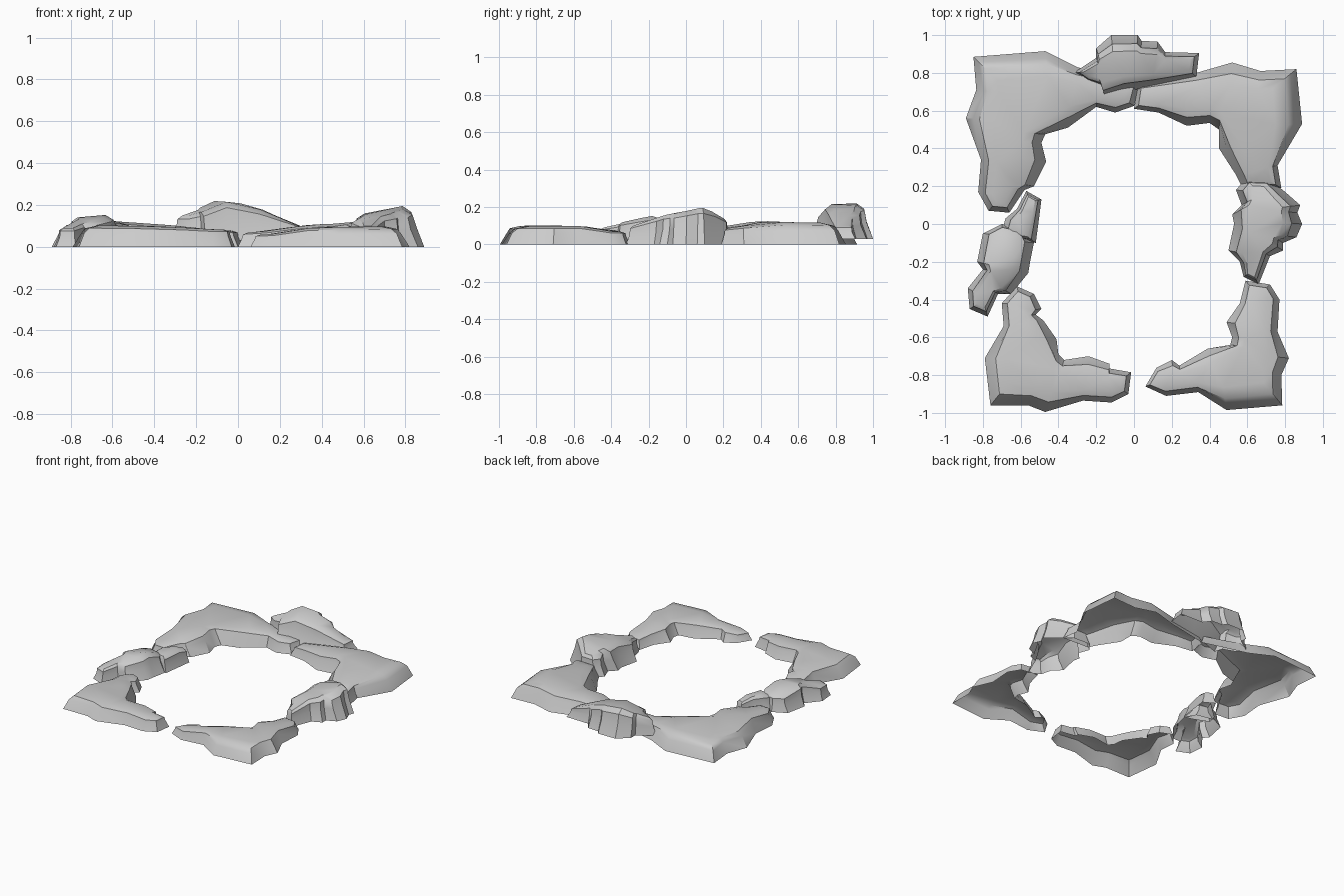
import bpy, bmesh
from mathutils import Vector


def crest_point(p, crest):
    """Nearest point to p on the crest polyline (x, y, height)."""
    best = None
    for a, b in zip(crest, crest[1:]):
        a, b = Vector(a), Vector(b)
        d = (b - a).xy
        t = max(0, min(1, (p - a.xy).dot(d) / d.length_squared))
        q = a.lerp(b, t)
        dist = (p - q.xy).length
        if best is None or dist < best[0]:
            best = (dist, q)
    return best


def rock(name, outline, crest, wall=0.04, rings=((0.3, 0.85), (0.6, 0.97)), base=0.0, lip=0.62):
    """Open-bottomed stone: steep wall on the outline, then rings rising to the crest."""
    bm = bmesh.new()
    loops = [[] for _ in range(2 + len(rings))]
    for xy in outline:
        p = Vector(xy)
        dist, q = crest_point(p, crest)
        h = q.z - base
        t0 = min(wall / max(dist, 0.001), 0.25)
        for loop, (t, z) in zip(loops, ((0, 0), (t0, lip)) + tuple(rings)):
            s = p.lerp(q.xy, max(t, t0 if z else 0))
            loop.append(bm.verts.new((s.x, s.y, base + h * z)))
    n = len(outline)
    for lo, hi in zip(loops, loops[1:]):
        for i in range(n):
            j = (i + 1) % n
            bm.faces.new((lo[i], lo[j], hi[j], hi[i]))
    top = bm.faces.new(loops[-1])
    bmesh.ops.triangulate(bm, faces=[top])
    bmesh.ops.recalc_face_normals(bm, faces=bm.faces)
    if sum(f.normal.z for f in bm.faces) < 0:
        bmesh.ops.reverse_faces(bm, faces=bm.faces)
    me = bpy.data.meshes.new(name)
    bm.to_mesh(me)
    bm.free()
    ob = bpy.data.objects.new(name, me)
    bpy.context.collection.objects.link(ob)
    bpy.ops.object.select_all(action='DESELECT')
    ob.select_set(True)
    bpy.context.view_layer.objects.active = ob
    bpy.ops.object.shade_smooth_by_angle(angle=0.6)
    return ob


# Four low corner stones
rock("back_left_corner",
     [(-.85, .885), (-.47, .915), (-.3, .83), (-.15, .79), (.03, .74), (0, .625), (-.1, .59),
      (-.2, .62), (-.35, .51), (-.47, .475), (-.49, .43), (-.465, .33), (-.53, .2), (-.58, .18),
      (-.66, .06), (-.77, .07), (-.825, .17), (-.81, .34), (-.89, .56), (-.835, .71)],
     [(-.08, .68, .08), (-.4, .70, .115), (-.64, .68, .115), (-.66, .4, .13), (-.7, .15, .09)])
rock("back_right_corner",
     [(.86, .82), (.67, .81), (.52, .855), (.33, .80), (.02, .74), (0, .61), (.13, .59),
      (.28, .52), (.40, .535), (.45, .5), (.45, .4), (.54, .26), (.57, .2), (.78, .19),
      (.76, .31), (.89, .53)],
     [(.08, .67, .07), (.35, .67, .11), (.65, .65, .12), (.66, .4, .125), (.68, .25, .09)])
rock("front_right_corner",
     [(.59, -.3), (.72, -.32), (.77, -.4), (.76, -.57), (.82, -.71), (.78, -.8), (.785, -.96),
      (.49, -.985), (.34, -.89), (.17, -.91), (.06, -.86), (.12, -.76), (.2, -.72), (.24, -.75),
      (.39, -.66), (.51, -.64), (.52, -.6), (.49, -.52), (.56, -.42)],
     [(.14, -.83, .06), (.35, -.8, .095), (.62, -.76, .1), (.64, -.55, .1), (.66, -.38, .07)])
rock("front_left_corner",
     [(-.62, -.33), (-.53, -.37), (-.49, -.45), (-.52, -.48), (-.48, -.51), (-.41, -.61),
      (-.40, -.69), (-.37, -.72), (-.24, -.7), (-.13, -.74), (-.13, -.765), (-.015, -.785),
      (-.03, -.9), (-.12, -.945), (-.27, -.935), (-.47, -.995), (-.56, -.96), (-.76, -.96),
      (-.79, -.71), (-.69, -.54), (-.70, -.42)],
     [(-.1, -.85, .085), (-.35, -.84, .1), (-.6, -.76, .105), (-.59, -.55, .1), (-.6, -.42, .08)])

# Taller boulders bridging the corners
boulder = dict(wall=.035, lip=.5, rings=((.3, .85), (.55, 1)))
rock("back_boulder",
     [(-.32, .80), (-.2, .88), (-.2, .93), (-.12, 1), (.02, 1), (.04, .97), (.125, .965),
      (.165, .91), (.345, .905), (.33, .78), (.1, .73), (-.05, .70), (-.15, .66), (-.17, .72),
      (-.25, .75)],
     [(-.22, .81, .15), (-.12, .84, .22), (.0, .85, .21), (.14, .84, .17), (.26, .84, .1)],
     base=.03, **boulder)
rock("right_boulder",
     [(.59, .24), (.72, .235), (.8, .17), (.88, .1), (.865, .06), (.89, 0), (.86, -.07),
      (.79, -.1), (.79, -.14), (.72, -.17), (.66, -.32), (.58, -.28), (.56, -.2), (.5, -.14),
      (.53, 0), (.52, .05), (.57, .1), (.54, .18)],
     [(.66, .17, .14), (.71, .08, .195), (.70, -.05, .165), (.64, -.15, .14), (.62, -.25, .1)],
     **boulder)
rock("left_boulder",
     [(-.7, 0), (-.57, -.03), (-.53, -.1), (-.55, -.2), (-.56, -.26), (-.65, -.37), (-.72, -.37),
      (-.775, -.49), (-.87, -.45), (-.88, -.34), (-.8, -.24), (-.83, -.2), (-.8, -.05)],
     [(-.69, -.06, .11), (-.7, -.15, .155), (-.73, -.28, .13), (-.8, -.4, .09)], **boulder)
rock("left_pebble",
     [(-.57, .175), (-.49, .13), (-.5, .05), (-.52, -.1), (-.58, -.09), (-.7, -.04), (-.68, .03),
      (-.62, .08)],
     [(-.55, .12, .09), (-.58, .03, .125), (-.6, -.04, .1)], **boulder)
